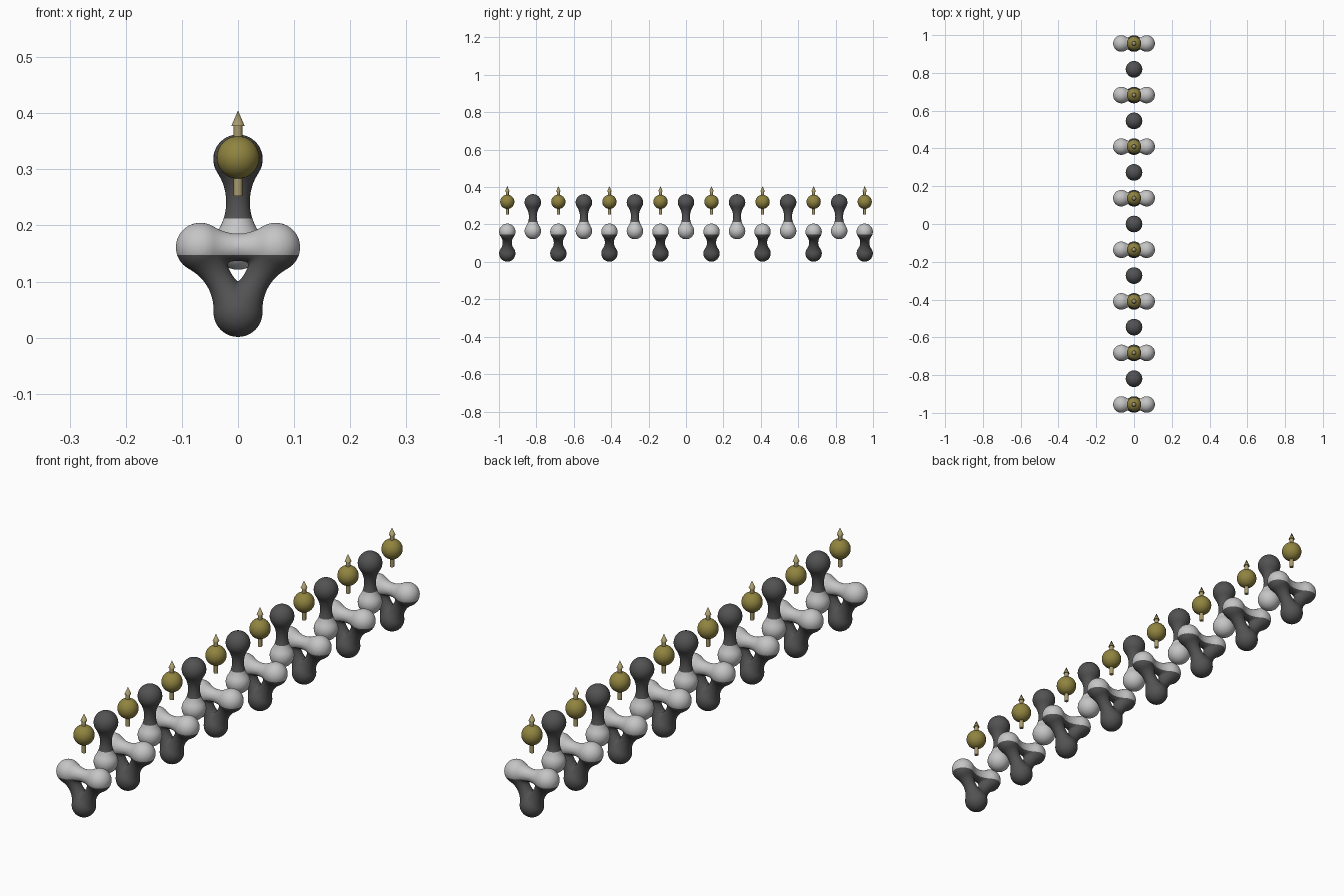
import bpy, bmesh, math
from mathutils import Vector, Matrix

cube = bpy.data.objects.get("Cube")
if cube:
    bpy.data.objects.remove(cube, do_unlink=True)


def material(name, rgb):
    m = bpy.data.materials.new(name)
    m.use_nodes = True
    m.diffuse_color = (*rgb, 1)
    m.node_tree.nodes["Principled BSDF"].inputs["Base Color"].default_value = (*rgb, 1)
    return m


LIGHT = material("light grey", (0.56, 0.56, 0.56))
DARK = material("dark grey", (0.085, 0.085, 0.085))
GOLD = material("olive gold", (0.28, 0.23, 0.05))
TAN = material("pale gold", (0.40, 0.33, 0.15))

LOBE = 0.044        # lobe radius
PITCH = 0.273       # spacing of the row
COUNT = 8


def lathe(bm, profile, start, end, steps=32):
    """Spin (radius, distance) points about the axis from start to end."""
    axis = (end - start).normalized()
    turn = Matrix.Translation(start) @ axis.to_track_quat('Z', 'Y').to_matrix().to_4x4()
    verts = [bm.verts.new(turn @ Vector((r, 0, d))) for r, d in profile]
    edges = [bm.edges.new(p) for p in zip(verts, verts[1:])]
    bmesh.ops.spin(bm, geom=verts + edges, cent=start, axis=axis,
                   angle=math.tau, steps=steps, use_merge=True)
    bmesh.ops.remove_doubles(bm, verts=bm.verts[:], dist=1e-5)
    bmesh.ops.recalc_face_normals(bm, faces=bm.faces[:])


def dumbbell(bm, start, end, waist):
    """Two spheres joined by a neck that is tangent to both."""
    length = (end - start).length
    half = length / 2
    fillet = (half**2 + waist**2 - LOBE**2) / (2 * (LOBE - waist))
    touch = math.atan2(waist + fillet, half)
    lobe = [(LOBE * math.sin(a), -LOBE * math.cos(a))
            for a in [i / 14 * (math.pi - touch) for i in range(15)]]
    sweep = math.pi / 2 - touch
    neck = [(waist + fillet - fillet * math.cos(a), half + fillet * math.sin(a))
            for a in [i / 8 * sweep for i in range(-7, 8)]]
    far = [(r, length - d) for r, d in reversed(lobe)]
    lathe(bm, lobe + neck + far, start, end)


def split_colours(bm, height, low, high):
    """Cut level at a height and colour the faces on either side."""
    bmesh.ops.bisect_plane(bm, geom=bm.verts[:] + bm.edges[:] + bm.faces[:],
                           plane_co=(0, 0, height), plane_no=(0, 0, 1))
    for f in bm.faces:
        f.material_index = high if f.calc_center_median().z > height else low


def finish(bm, name, mats):
    for f in bm.faces:
        f.smooth = True
    mesh = bpy.data.meshes.new(name)
    bm.to_mesh(mesh)
    bm.free()
    for m in mats:
        mesh.materials.append(m)
    return mesh


def place(name, mesh, y):
    ob = bpy.data.objects.new(name, mesh)
    ob.location.y = y
    bpy.context.collection.objects.link(ob)
    return ob


# Three-lobed ring: necks fused into one skin, then cut into two colours
corners = [Vector((-0.067, 0, 0.161)), Vector((0.067, 0, 0.161)), Vector((0, 0, 0.045))]
fused = bpy.data.meshes.new("ring_blank")
bm = bmesh.new()
for i in range(3):
    part = bmesh.new()
    dumbbell(part, corners[i], corners[(i + 1) % 3], 0.0245)
    piece = bpy.data.meshes.new("neck")
    part.to_mesh(piece)
    part.free()
    bm.from_mesh(piece)
    bpy.data.meshes.remove(piece)
bm.to_mesh(fused)
bm.free()
blank = place("ring_blank", fused, 0)
remesh = blank.modifiers.new("fuse", 'REMESH')
remesh.mode = 'VOXEL'
remesh.voxel_size = 0.0035
soften = blank.modifiers.new("soften", 'SMOOTH')
soften.factor = 0.5
soften.iterations = 5
bpy.context.view_layer.update()
bm = bmesh.new()
bm.from_object(blank, bpy.context.evaluated_depsgraph_get())
bpy.data.objects.remove(blank, do_unlink=True)
bpy.data.meshes.remove(fused)
split_colours(bm, 0.147, 1, 0)
ring = finish(bm, "three_lobed_ring", [LIGHT, DARK])

# Upright dumbbell
bm = bmesh.new()
dumbbell(bm, Vector((0, 0, 0.165)), Vector((0, 0, 0.318)), 0.021)
split_colours(bm, 0.212, 0, 1)
upright = finish(bm, "upright_dumbbell", [LIGHT, DARK])

# Ball
bm = bmesh.new()
bmesh.ops.create_uvsphere(bm, u_segments=32, v_segments=20, radius=0.038,
                          matrix=Matrix.Translation((0, 0, 0.321)))
ball = finish(bm, "ball", [GOLD])

# Arrow: shaft and pointed head
bm = bmesh.new()
lathe(bm, [(0, 0), (0.008, 0), (0.008, 0.125), (0.012, 0.125), (0, 0.153)],
      Vector((0, 0, 0.252)), Vector((0, 0, 0.405)), 20)
arrow = finish(bm, "arrow", [TAN])

# Lay out the row
arrows = []
for i in range(COUNT):
    y = (i - (COUNT - 1) / 2) * PITCH
    place(f"three_lobed_ring_{i + 1}", ring, y)
    place(f"ball_{i + 1}", ball, y)
    arrows.append(place(f"arrow_{i + 1}", arrow, y))
    if i < COUNT - 1:
        place(f"upright_dumbbell_{i + 1}", upright, y + PITCH / 2)

# Keep the arrow edges crisp
bpy.ops.object.select_all(action='DESELECT')
arrows[0].select_set(True)
bpy.context.view_layer.objects.active = arrows[0]
bpy.ops.object.shade_smooth_by_angle(angle=math.radians(40))
